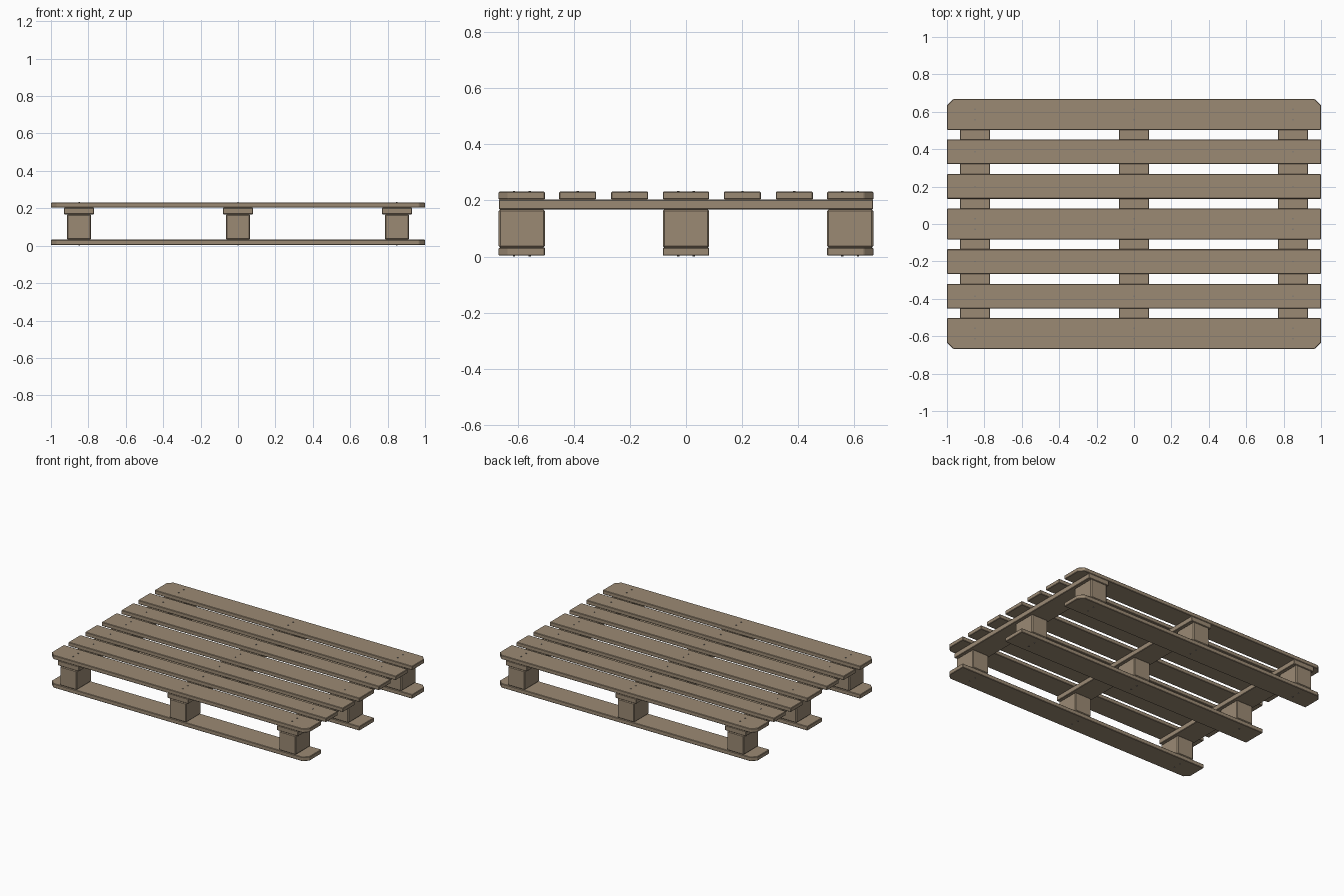
import bpy, bmesh

cube = bpy.data.objects.get("Cube")
if cube:
    bpy.data.objects.remove(cube, do_unlink=True)


def make_material(name, colour):
    mat = bpy.data.materials.new(name)
    mat.use_nodes = True
    mat.diffuse_color = colour
    mat.node_tree.nodes["Principled BSDF"].inputs["Base Color"].default_value = colour
    return mat


WOOD = make_material("weathered_wood", (0.33, 0.255, 0.175, 1))
STEEL = make_material("nail_steel", (0.2, 0.19, 0.18, 1))


def finish(name, bm, mat):
    bmesh.ops.recalc_face_normals(bm, faces=bm.faces)
    mesh = bpy.data.meshes.new(name)
    bm.to_mesh(mesh)
    bm.free()
    mesh.materials.append(mat)
    obj = bpy.data.objects.new(name, mesh)
    bpy.context.collection.objects.link(obj)
    return obj


def timber(name, x, y, z, soft=0.003, chamfer_side=0):
    """Box from (min, max) ranges; chamfer_side cuts both corners on that y side."""
    (x0, x1), (y0, y1), (z0, z1) = x, y, z
    bm = bmesh.new()
    outline = [(x0, y0), (x1, y0), (x1, y1), (x0, y1)]
    if chamfer_side:
        c = 0.033
        outer, inner = (y1, y0) if chamfer_side > 0 else (y0, y1)
        cut = outer - chamfer_side * c
        outline = [(x0, inner), (x1, inner), (x1, cut), (x1 - c, outer),
                   (x0 + c, outer), (x0, cut)]
    base = bm.faces.new([bm.verts.new((px, py, z0)) for px, py in outline])
    ext = bmesh.ops.extrude_face_region(bm, geom=[base])
    top = [v for v in ext["geom"] if isinstance(v, bmesh.types.BMVert)]
    bmesh.ops.translate(bm, verts=top, vec=(0, 0, z1 - z0))
    obj = finish(name, bm, WOOD)
    bevel = obj.modifiers.new("soft_edges", "BEVEL")
    bevel.width = soft
    bevel.segments = 1
    return obj


def span(centre, size):
    return (centre - size / 2, centre + size / 2)


# Layer heights, bottom to top
BOTTOM, BLOCK, STRINGER, DECK = (0.003, 0.032), (0.032, 0.168), (0.168, 0.203), (0.203, 0.231)
LENGTH = (-1, 1)
COLUMNS = (("right", -0.85), ("middle", 0), ("left", 0.85))
ROWS = (("front", -0.585, -1), ("centre", 0, 0), ("back", 0.585, 1))
WIDE, NARROW = 0.165, 0.132

# Wide deck boards, bottom skids and spacer blocks
for row, y, side in ROWS:
    timber(f"{row}_deck_board", LENGTH, span(y, WIDE), DECK, chamfer_side=side)
    timber(f"{row}_bottom_board", LENGTH, span(y, WIDE), BOTTOM, chamfer_side=side)
    for column, x in COLUMNS:
        timber(f"{row}_{column}_block", span(x, 0.13), span(y, WIDE), BLOCK, soft=0.006)

# Narrow deck boards between the wide ones
NARROW_ROWS = (-0.386, -0.201, 0.201, 0.386)
for i, y in enumerate(NARROW_ROWS):
    timber(f"narrow_deck_board_{i + 1}", LENGTH, span(y, NARROW), DECK)

# Cross stringers carrying the deck
for column, x in COLUMNS:
    timber(f"{column}_stringer", span(x, 0.162), (-0.667, 0.667), STRINGER)


# Nail heads where boards cross the stringers and blocks
def nails(name, ys, z):
    bm = bmesh.new()
    for _, x in COLUMNS:
        for y in ys:
            made = bmesh.ops.create_cone(bm, cap_ends=True, segments=8, radius1=0.004,
                                         radius2=0.004, depth=0.006)
            bmesh.ops.translate(bm, verts=made["verts"], vec=(x, y, z))
    finish(name, bm, STEEL)


pairs = [y + d for _, y, _ in ROWS for d in (-0.028, 0.028)]
nails("deck_nails", pairs + list(NARROW_ROWS), DECK[1])
nails("bottom_nails", pairs, BOTTOM[0])
